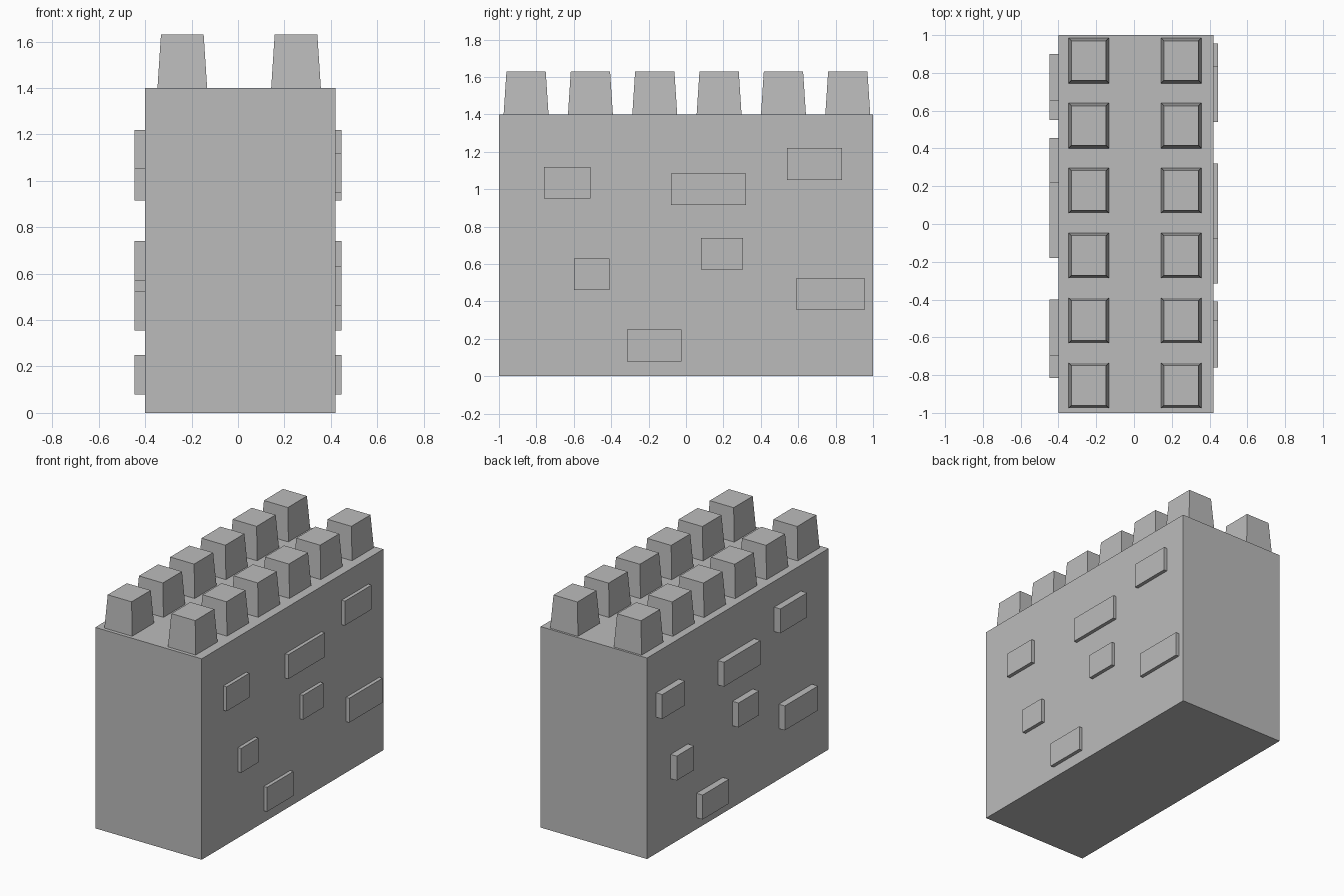
import bpy
import bmesh

default = bpy.data.objects.get("Cube")
if default:
    bpy.data.objects.remove(default, do_unlink=True)

# Single stone colour
stone = bpy.data.materials.new("stone_grey")
stone.use_nodes = True
GREY = (0.5, 0.5, 0.5, 1)
stone.diffuse_color = GREY
stone.node_tree.nodes["Principled BSDF"].inputs["Base Color"].default_value = GREY


def block(name, x, y, z, taper=0.0):
    """Box between (min, max) ranges; taper pulls the top edges inwards."""
    bm = bmesh.new()
    bmesh.ops.create_cube(bm, size=1)
    for v in bm.verts:
        top = v.co.z > 0
        inset = taper if top else 0
        v.co.x = x[1] - inset if v.co.x > 0 else x[0] + inset
        v.co.y = y[1] - inset if v.co.y > 0 else y[0] + inset
        v.co.z = z[1] if top else z[0]
    mesh = bpy.data.meshes.new(name)
    bm.to_mesh(mesh)
    bm.free()
    mesh.materials.append(stone)
    obj = bpy.data.objects.new(name, mesh)
    bpy.context.collection.objects.link(obj)
    return obj


# Wall body
LEFT, RIGHT, TOP = 0.42, -0.40, 1.40
block("wall_body", (RIGHT, LEFT), (-1, 1), (0, TOP))

# Two rows of tapered battlements
for side, cx in (("left", 0.25), ("right", -0.24)):
    for i in range(6):
        cy = -0.855 + 0.344 * i
        block(f"battlement_{side}_{i + 1}", (cx - 0.107, cx + 0.107),
              (cy - 0.12, cy + 0.12), (TOP, 1.63), taper=0.015)

# Raised bricks: start and end along the wall, and bottom height
BRICKS = [(-0.76, -0.51, 0.95), (-0.08, 0.32, 0.915), (0.54, 0.835, 1.05),
          (-0.60, -0.41, 0.46), (0.08, 0.305, 0.57), (0.59, 0.955, 0.355),
          (-0.315, -0.025, 0.08)]
BRICK_HEIGHT = 0.17
SHIFT = 0.14  # the right side repeats the pattern, turned round and shifted
for i, (y0, y1, z0) in enumerate(BRICKS, 1):
    z = (z0, z0 + BRICK_HEIGHT)
    block(f"left_brick_{i}", (LEFT - 0.02, 0.445), (y0, y1), z)
    block(f"right_brick_{i}", (-0.447, RIGHT + 0.02), (SHIFT - y1, SHIFT - y0), z)
